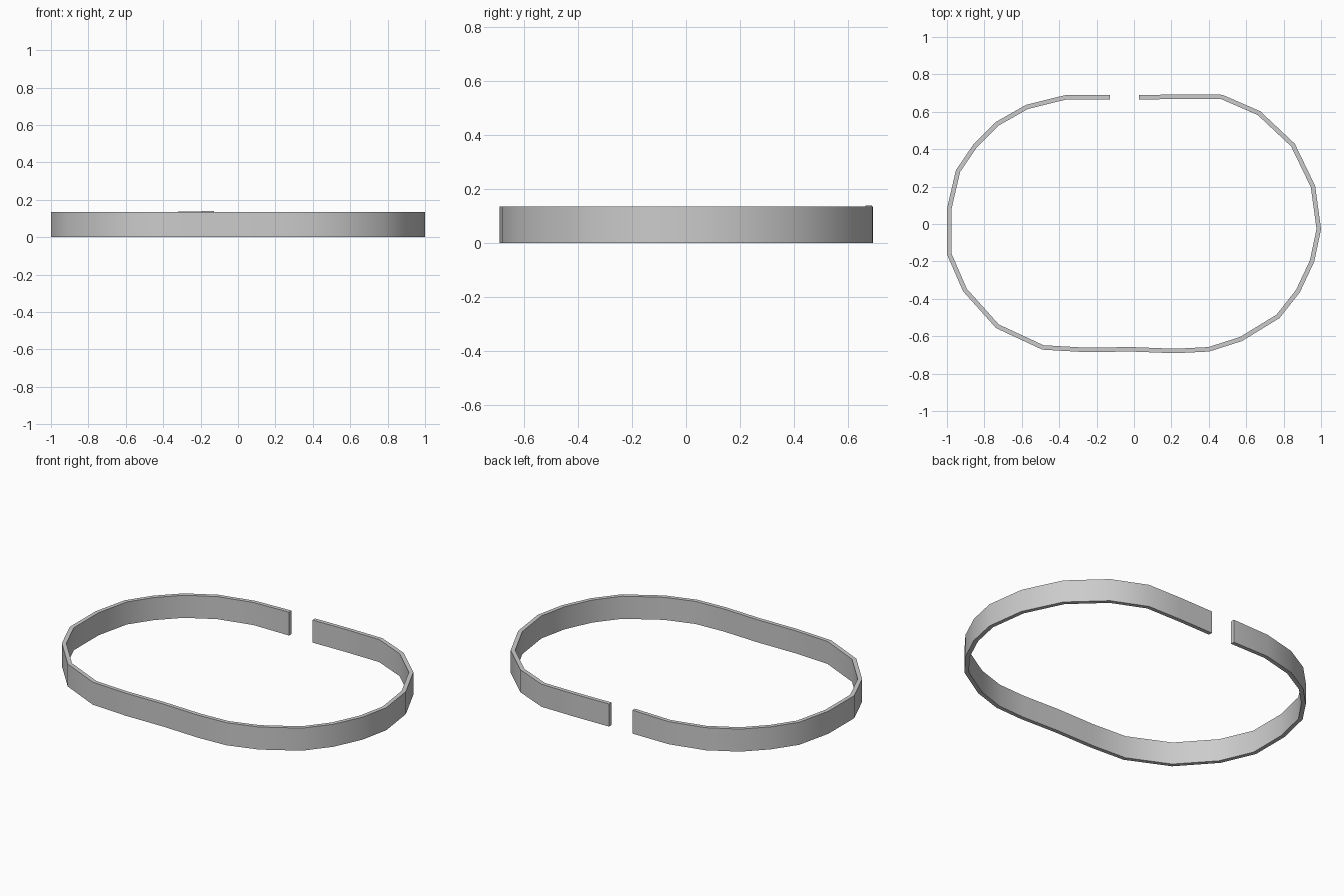
import bpy, bmesh
from mathutils import Vector

if "Cube" in bpy.data.objects:
    bpy.data.objects.remove(bpy.data.objects["Cube"])

HEIGHT = 0.135
HALF = 0.012   # half of the wall thickness

# centreline of the open band, counter-clockwise from the left side of the gap
PATH = [Vector(p) for p in (
    (-.128, .678), (-.366, .677), (-.572, .626), (-.733, .535), (-.85, .417),
    (-.941, .283), (-.988, .08), (-.988, -.16), (-.904, -.353), (-.73, -.547),
    (-.487, -.660), (-.262, -.673), (-.016, -.670), (.22, -.679), (.40, -.670),
    (.572, -.615), (.77, -.494), (.877, -.358), (.952, -.198), (.988, -.027),
    (.957, .2), (.85, .422), (.668, .593), (.47, .679), (.25, .681), (.027, .677))]


def miter(i):
    """Outward offset that keeps the wall thickness even at a bend."""
    dirs = []
    if i > 0:
        dirs.append((PATH[i] - PATH[i - 1]).normalized())
    if i < len(PATH) - 1:
        dirs.append((PATH[i + 1] - PATH[i]).normalized())
    normals = [Vector((d.y, -d.x)) for d in dirs]
    n = sum(normals, Vector((0, 0))).normalized()
    return n * (HALF / n.dot(normals[0]))


# band: rectangular section swept along the path, with capped ends
bm = bmesh.new()
rings = []
for i, p in enumerate(PATH):
    off = miter(i)
    top = HEIGHT + (0.005 if i == 0 else 0)   # left end rises slightly
    a, b = p + off, p - off
    rings.append([bm.verts.new(c) for c in (
        (a.x, a.y, 0), (a.x, a.y, top), (b.x, b.y, top), (b.x, b.y, 0))])
for r, s in zip(rings, rings[1:]):
    for k in range(4):
        m = (k + 1) % 4
        bm.faces.new((r[k], r[m], s[m], s[k]))
bm.faces.new(rings[0])
bm.faces.new(rings[-1])
bmesh.ops.recalc_face_normals(bm, faces=bm.faces)

mesh = bpy.data.meshes.new("open_band")
bm.to_mesh(mesh)
bm.free()
band = bpy.data.objects.new("open_band", mesh)
bpy.context.collection.objects.link(band)

# smooth walls, sharp rims
bpy.context.view_layer.objects.active = band
band.select_set(True)
bpy.ops.object.shade_smooth_by_angle(angle=0.7)
